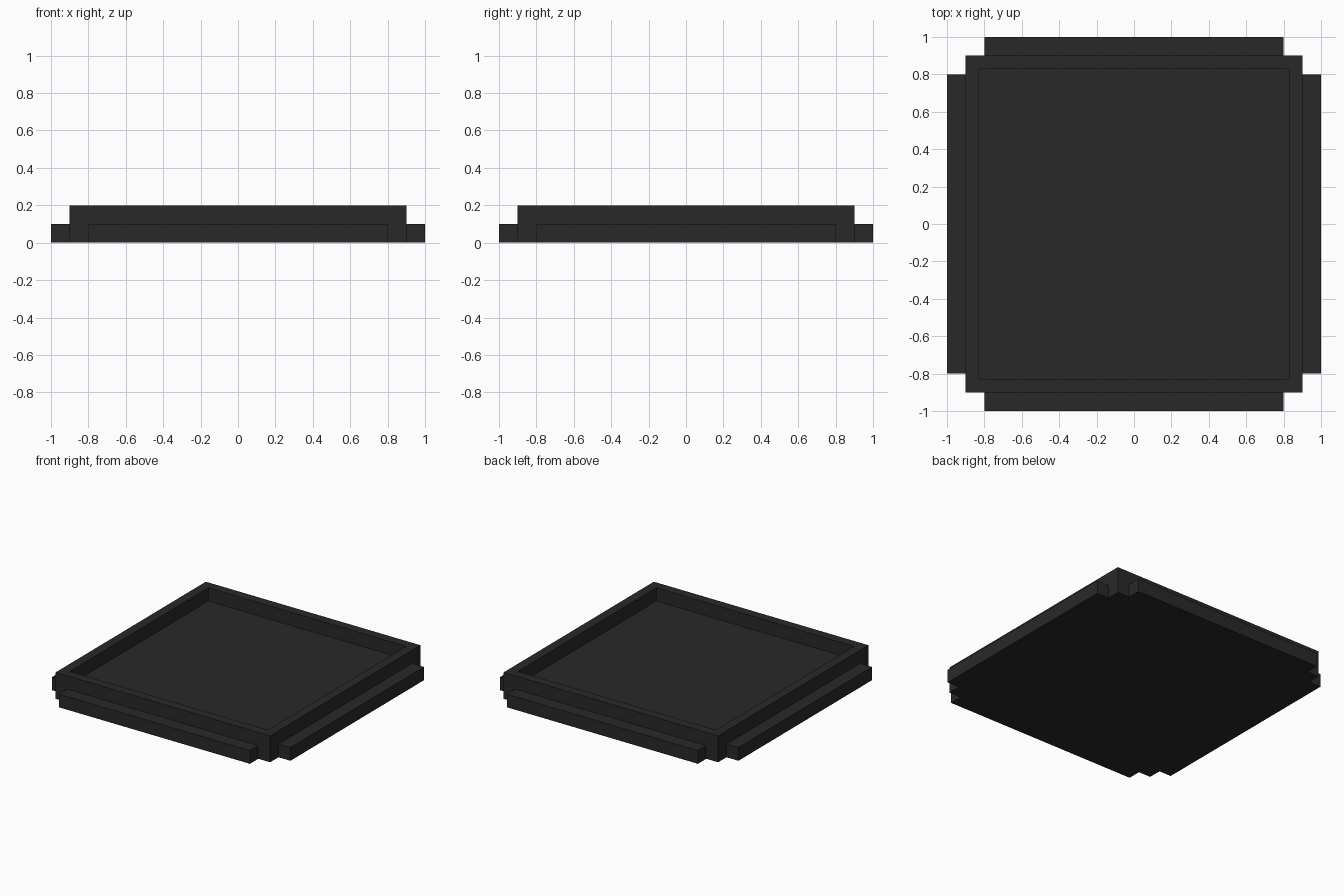
import bpy, bmesh
from math import pi
from mathutils import Matrix

if "Cube" in bpy.data.objects:
    bpy.data.objects.remove(bpy.data.objects["Cube"])

mat = bpy.data.materials.new("dark_grey")
mat.diffuse_color = (0.022, 0.022, 0.022, 1)
mat.use_nodes = True
mat.node_tree.nodes["Principled BSDF"].inputs["Base Color"].default_value = mat.diffuse_color


def add_object(name, bm):
    bmesh.ops.recalc_face_normals(bm, faces=bm.faces)
    mesh = bpy.data.meshes.new(name)
    bm.to_mesh(mesh)
    bm.free()
    mesh.materials.append(mat)
    obj = bpy.data.objects.new(name, mesh)
    bpy.context.collection.objects.link(obj)
    return obj


def box(size, center):
    bm = bmesh.new()
    bmesh.ops.create_cube(bm, size=1, matrix=Matrix.Translation(center) @ Matrix.Diagonal((*size, 1)))
    return bm


# Square tray: solid block with a recess sunk inside a raised rim
bm = box((1.8, 1.8, 0.2), (0, 0, 0.1))
bm.normal_update()
top = max(bm.faces, key=lambda f: f.calc_center_median().z)
bmesh.ops.inset_region(bm, faces=[top], thickness=0.1)
floor = bmesh.ops.extrude_discrete_faces(bm, faces=[top])["faces"][0]
bmesh.ops.translate(bm, verts=floor.verts, vec=(0, 0, -0.1))
add_object("tray", bm)

# Low ledge along each outer side, stopping short of the corners
for i, side in enumerate(("front", "right", "back", "left")):
    bm = box((1.6, 0.1, 0.1), (0, -0.95, 0.05))
    bm.transform(Matrix.Rotation(i * pi / 2, 4, 'Z'))
    add_object(side + "_ledge", bm)
